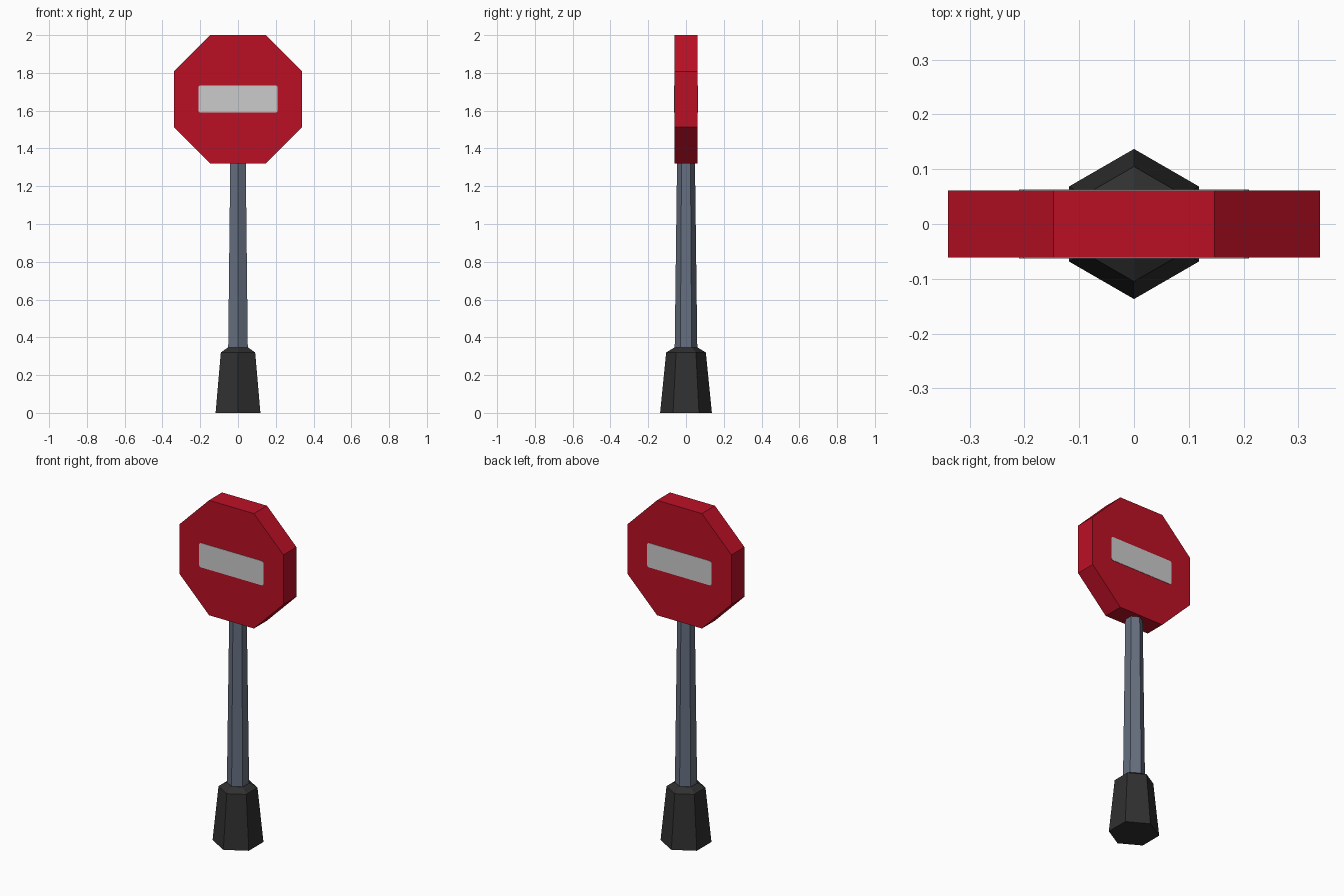
import bpy, bmesh, math

if "Cube" in bpy.data.objects:
    bpy.data.objects.remove(bpy.data.objects["Cube"])


def material(name, rgb):
    m = bpy.data.materials.new(name)
    m.diffuse_color = (*rgb, 1)
    m.use_nodes = True
    m.node_tree.nodes["Principled BSDF"].inputs["Base Color"].default_value = m.diffuse_color
    return m


red = material("red", (0.50, 0.005, 0.018))
white = material("white", (0.60, 0.60, 0.60))
steel = material("blue grey", (0.135, 0.16, 0.215))
black = material("dark rubber", (0.03, 0.03, 0.03))


def add_object(name, bm, mat):
    bmesh.ops.recalc_face_normals(bm, faces=bm.faces)
    mesh = bpy.data.meshes.new(name)
    bm.to_mesh(mesh)
    bm.free()
    mesh.materials.append(mat)
    obj = bpy.data.objects.new(name, mesh)
    bpy.context.collection.objects.link(obj)
    return obj


def hex_loft(name, profile, mat):
    """Stack hexagonal rings (radius, z), corners pointing along y."""
    bm = bmesh.new()
    rings = []
    for r, z in profile:
        angles = [math.radians(90 + 60 * i) for i in range(6)]
        rings.append([bm.verts.new((r * math.cos(a), r * math.sin(a), z)) for a in angles])
    for low, high in zip(rings, rings[1:]):
        for i in range(6):
            j = (i + 1) % 6
            bm.faces.new((low[i], low[j], high[j], high[i]))
    bm.faces.new(rings[0])
    bm.faces.new(rings[-1])
    return add_object(name, bm, mat)


def clipped_slab(name, hx, hz, cx, cz, z, y0, y1, mat):
    """Rectangle with cut corners in the xz plane, extruded from y0 to y1."""
    outline = [(hx - cx, hz), (hx, hz - cz), (hx, cz - hz), (hx - cx, -hz),
               (cx - hx, -hz), (-hx, cz - hz), (-hx, hz - cz), (cx - hx, hz)]
    bm = bmesh.new()
    face = bm.faces.new([bm.verts.new((x, y0, z + dz)) for x, dz in outline])
    new = bmesh.ops.extrude_face_region(bm, geom=[face])["geom"]
    verts = [g for g in new if isinstance(g, bmesh.types.BMVert)]
    bmesh.ops.translate(bm, verts=verts, vec=(0, y1 - y0, 0))
    return add_object(name, bm, mat)


# Weighted foot and tapered post
hex_loft("base", [(0.137, 0), (0.105, 0.32), (0.062, 0.346)], black)
hex_loft("post", [(0.060, 0.33), (0.047, 1.36)], steel)

# Octagonal sign with a white bar on both faces
clipped_slab("sign_panel", 0.34, 0.34, 0.193, 0.193, 1.66, -0.061, 0.061, red)
for side, name in ((-1, "front_bar"), (1, "back_bar")):
    clipped_slab(name, 0.21, 0.072, 0.008, 0.008, 1.662, side * 0.060, side * 0.063, white)
